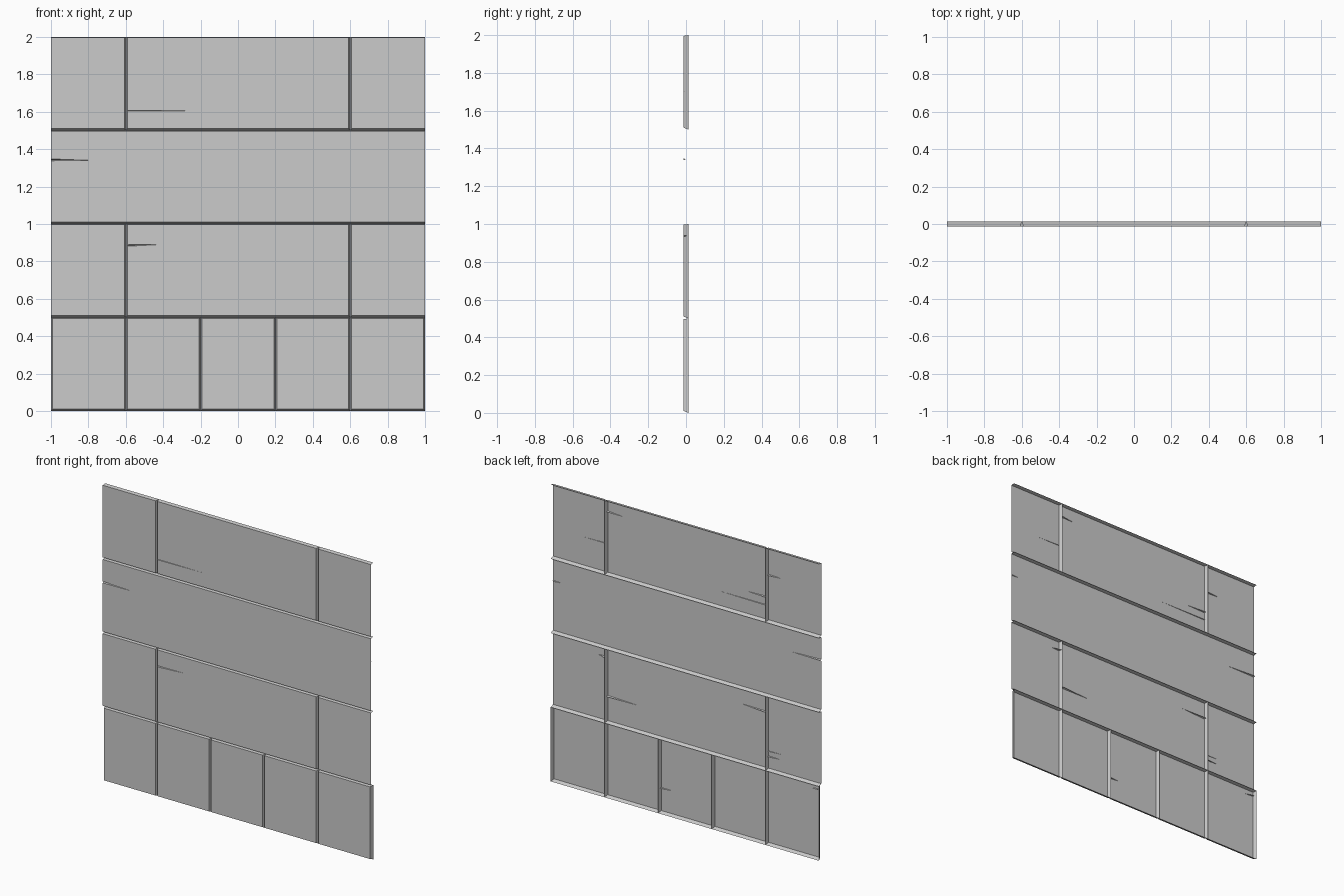
import bpy, bmesh

if "Cube" in bpy.data.objects:
    bpy.data.objects.remove(bpy.data.objects["Cube"])

H = 0.0125                              # half thickness of the panelling
IN_SIDE, IN_TOP, IN_BOT = 0.008, 0.004, 0.010   # bevel insets around a panel


def panel(name, x0, x1, z0, z1, left=True, right=True, cracks=()):
    """Open slab face with bevelled rims; cracks = (side, z, length, tip dz, half width, depth)."""
    bm = bmesh.new()
    v = lambda x, y, z: bm.verts.new((x, y, z))
    il, ir = IN_SIDE * left, IN_SIDE * right
    fx0, fx1, fz0, fz1 = x0 + il, x1 - ir, z0 + IN_BOT, z1 - IN_TOP

    # front corners and back rim corners, counter-clockwise from lower left
    f = [v(fx0, -H, fz0), v(fx1, -H, fz0), v(fx1, -H, fz1), v(fx0, -H, fz1)]
    b = [v(x0, H, z0), v(x1, H, z0), v(x1, H, z1), v(x0, H, z1)]

    def split_edge(side):
        """Vertices along a vertical edge, for the front face and for the rim."""
        face_pts, rim_pts = [], []
        inset, fx, s = (ir, fx1, 1) if side == 'R' else (il, fx0, -1)
        mine = sorted((c for c in cracks if c[0] == side),
                      key=lambda c: c[1] * s)
        for _, z, length, dz, hw, depth in mine:
            a = v(fx, -H, z - s * hw)
            c = v(fx + s * inset * depth / (2 * H), -H + depth, z)
            e = v(fx, -H, z + s * hw)
            tip = v(fx - s * length, -H, z + dz)
            bm.faces.new((a, c, tip))       # two sides of the V-shaped crack
            bm.faces.new((c, e, tip))
            face_pts += [a, tip, e]
            rim_pts += [a, c, e]
        return face_pts, rim_pts

    rf, rr = split_edge('R')
    lf, lr = split_edge('L')
    bm.faces.new(f[:2] + rf + f[2:] + lf)
    bm.faces.new((f[1], f[0], b[0], b[1]))
    bm.faces.new((f[3], f[2], b[2], b[3]))
    if right:
        bm.faces.new([f[2]] + rr[::-1] + [f[1], b[1], b[2]])
    if left:
        bm.faces.new([f[0]] + lr[::-1] + [f[3], b[3], b[0]])
    bmesh.ops.triangulate(bm, faces=[p for p in bm.faces if len(p.verts) > 4])
    for vert in [q for q in bm.verts if not q.link_faces]:
        bm.verts.remove(vert)
    me = bpy.data.meshes.new(name)
    bm.to_mesh(me)
    bm.free()
    ob = bpy.data.objects.new(name, me)
    bpy.context.collection.objects.link(ob)


# bottom row of five square tiles
base_cracks = {0: [('L', 0.47, 0.07, -0.008, 0.004, 0.010)],
               2: [('R', 0.163, 0.08, 0.002, 0.003, 0.010)]}
for i in range(5):
    x = -1 + 0.4 * i
    panel(f"base_tile_{i + 1}", x, x + 0.4, 0, 0.5, cracks=base_cracks.get(i, ()))

# lower row: wide slab between two half slabs
panel("lower_slab_left", -1, -0.6, 0.5, 1, left=False, cracks=[
    ('R', 0.59, 0.085, 0, 0.003, 0.010), ('R', 0.625, 0.10, 0.002, 0.001, 0.004)])
panel("lower_slab_middle", -0.6, 0.6, 0.5, 1, cracks=[
    ('L', 0.885, 0.19, 0.006, 0.004, 0.012), ('R', 0.675, 0.23, -0.003, 0.005, 0.012)])
panel("lower_slab_right", 0.6, 1, 0.5, 1, right=False, cracks=[
    ('L', 0.937, 0.06, 0, 0.004, 0.018)])

# full-width slab
panel("wide_slab", -1, 1, 1, 1.5, left=False, right=False, cracks=[
    ('L', 1.343, 0.22, -0.003, 0.005, 0.010), ('R', 1.343, 0.06, 0, 0.004, 0.006)])

# upper row: wide slab between two half slabs
panel("upper_slab_left", -1, -0.6, 1.5, 2, left=False, cracks=[
    ('R', 1.812, 0.10, 0, 0.004, 0.010)])
panel("upper_slab_middle", -0.6, 0.6, 1.5, 2, cracks=[
    ('L', 1.66, 0.145, 0, 0.004, 0.010), ('L', 1.605, 0.37, 0.001, 0.002, 0.005),
    ('R', 1.92, 0.11, -0.006, 0.004, 0.010)])
panel("upper_slab_right", 0.6, 1, 1.5, 2, right=False, cracks=[
    ('L', 1.702, 0.17, -0.002, 0.001, 0.004)])
